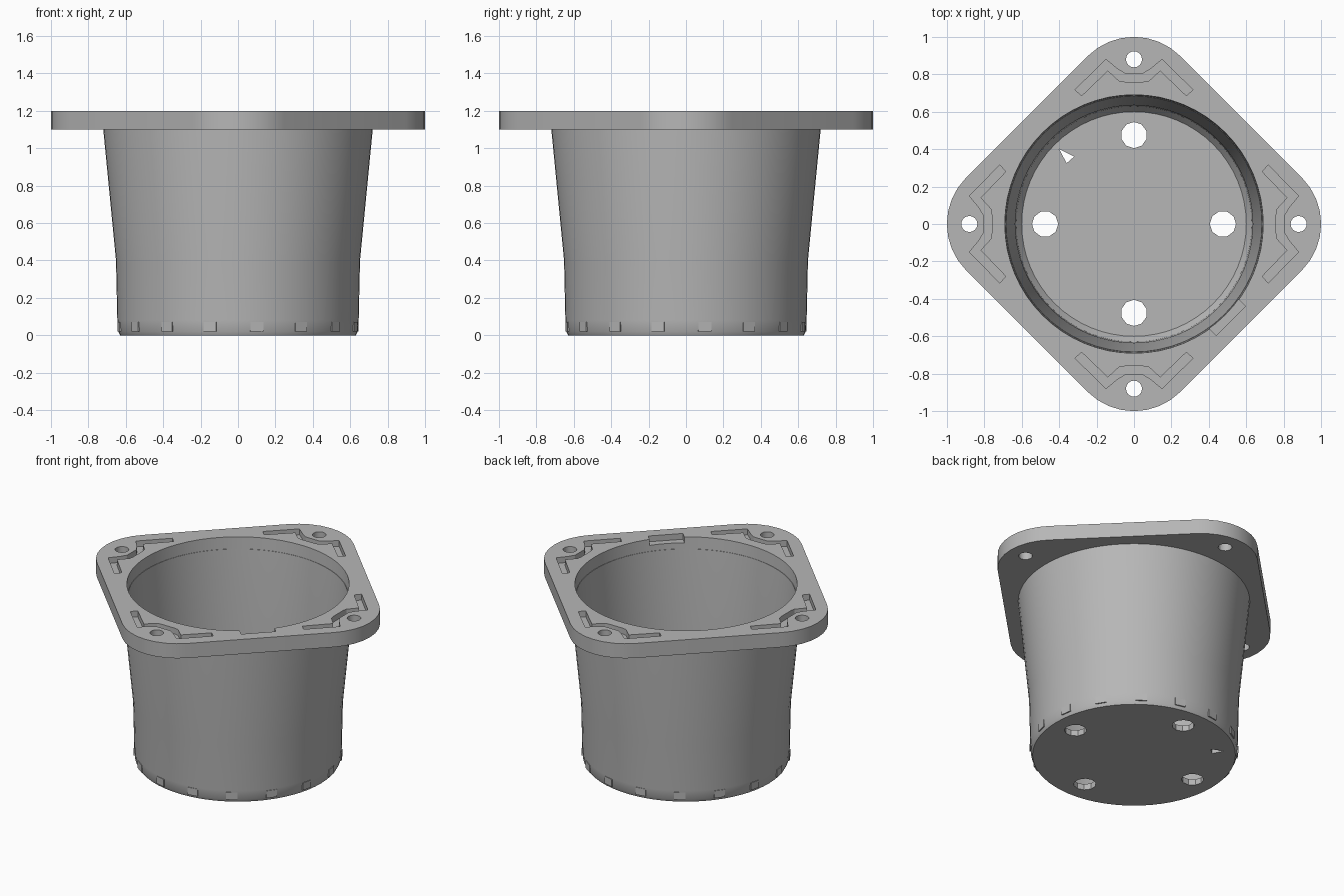
import bpy, bmesh
from math import pi, sin, cos, radians
from mathutils import Matrix, Vector

if "Cube" in bpy.data.objects:
    bpy.data.objects.remove(bpy.data.objects["Cube"])

grey = bpy.data.materials.new("light_grey_plastic")
grey.use_nodes = True
COLOR = (0.47, 0.47, 0.47, 1)
grey.diffuse_color = COLOR
grey.node_tree.nodes["Principled BSDF"].inputs["Base Color"].default_value = COLOR


def finish(name, bm):
    bmesh.ops.recalc_face_normals(bm, faces=bm.faces)
    mesh = bpy.data.meshes.new(name)
    bm.to_mesh(mesh)
    bm.free()
    mesh.materials.append(grey)
    obj = bpy.data.objects.new(name, mesh)
    bpy.context.collection.objects.link(obj)
    return obj


def add_prism(bm, outline, z0, z1):
    """Extrude a closed outline from z0 to z1."""
    low = [bm.verts.new((x, y, z0)) for x, y in outline]
    high = [bm.verts.new((x, y, z1)) for x, y in outline]
    bm.faces.new(low)
    bm.faces.new(high)
    n = len(low)
    for i in range(n):
        j = (i + 1) % n
        bm.faces.new((low[i], low[j], high[j], high[i]))


def circle(radius, x=0, y=0, sides=16):
    return [(x + radius * cos(2 * pi * i / sides), y + radius * sin(2 * pi * i / sides))
            for i in range(sides)]


def turned(points, quarter):
    rot = Matrix.Rotation(quarter * pi / 2, 2)
    return [tuple(rot @ Vector(p)) for p in points]


def cut(obj, bm):
    """Subtract the cutter mesh from the object and bake the result."""
    cutter = finish("cutter", bm)
    mod = obj.modifiers.new("cut", 'BOOLEAN')
    mod.operation, mod.solver, mod.object = 'DIFFERENCE', 'EXACT', cutter
    graph = bpy.context.evaluated_depsgraph_get()
    mesh = bpy.data.meshes.new_from_object(obj.evaluated_get(graph))
    obj.modifiers.clear()
    obj.data = mesh
    bpy.data.objects.remove(cutter)


def smooth(obj, angle):
    bpy.ops.object.select_all(action='DESELECT')
    obj.select_set(True)
    bpy.context.view_layer.objects.active = obj
    bpy.ops.object.shade_smooth_by_angle(angle=radians(angle))


# Tapered hollow cup: closed profile of outer wall, inner wall and floor
SIDES = 64
profile = [(0, 0), (0.63, 0), (0.64, 0.02), (0.645, 0.08), (0.652, 0.4), (0.72, 1.1),
           (0.72, 1.12), (0.683, 1.12), (0.635, 0.4), (0.63, 0.08), (0.6, 0.04), (0, 0.04)]
bm = bmesh.new()
ring = [bm.verts.new((r, 0, z)) for r, z in profile]
edges = [bm.edges.new(pair) for pair in zip(ring, ring[1:])]
bmesh.ops.spin(bm, geom=ring + edges, cent=(0, 0, 0), axis=(0, 0, 1),
               angle=2 * pi, steps=SIDES, use_duplicate=False)
bmesh.ops.remove_doubles(bm, verts=bm.verts, dist=0.0005)
cup = finish("cup", bm)

# Drain holes and the small triangular mark through the floor
bm = bmesh.new()
for q in range(4):
    add_prism(bm, turned(circle(0.07, 0.475, 0, 10), q), -0.1, 0.2)
add_prism(bm, [(-0.40, 0.40), (-0.36, 0.325), (-0.32, 0.36)], -0.1, 0.2)
cut(cup, bm)
smooth(cup, 25)

# Square flange turned on its corner, with rounded corners
CORNER = 0.35
corner = []
for i in range(9):
    a = radians(45 + 90 * i / 8)
    corner.append((CORNER * cos(a), 1 - CORNER + CORNER * sin(a)))
bm = bmesh.new()
add_prism(bm, [p for q in range(4) for p in turned(corner, q)], 1.1, 1.2)
flange = finish("flange", bm)

# Round opening, slightly wider at the top
bm = bmesh.new()
bmesh.ops.create_cone(bm, cap_ends=True, segments=SIDES, radius1=0.678, radius2=0.697,
                      depth=0.3, matrix=Matrix.Translation((0, 0, 1.15)))
cut(flange, bm)

# Screw holes in the corners
bm = bmesh.new()
for q in range(4):
    add_prism(bm, turned(circle(0.043, 0, 0.88), q), 1.0, 1.3)
cut(flange, bm)

# Shallow bracket-shaped channels bending round each screw hole
outer = [(0.315, 0.717), (0.15, 0.88), (0.09, 0.83), (0.05, 0.805)]
inner = [(0.05, 0.76), (0.08, 0.765), (0.14, 0.82), (0.28, 0.685)]
right_half = inner + outer
left_half = [(-x, y) for x, y in reversed(inner)]
outline = (inner + outer + [(-x, y) for x, y in reversed(outer)] + left_half)
bm = bmesh.new()
for q in range(4):
    add_prism(bm, turned(outline, q), 1.16, 1.3)
# Single straight notch on one side of the opening
add_prism(bm, [(0.55, -0.395), (0.595, -0.44), (0.44, -0.595), (0.395, -0.55)], 1.16, 1.3)
cut(flange, bm)
smooth(flange, 25)

# Small ribs round the foot
bm = bmesh.new()
RIBS = 16
for i in range(RIBS):
    spot = Matrix.Rotation(2 * pi * (i + 0.4) / RIBS, 4, 'Z') @ Matrix.Translation((0.637, 0, 0.045))
    bmesh.ops.create_cube(bm, size=1, matrix=spot @ Matrix.Diagonal((0.02, 0.07, 0.05, 1)))
finish("foot_ribs", bm)
